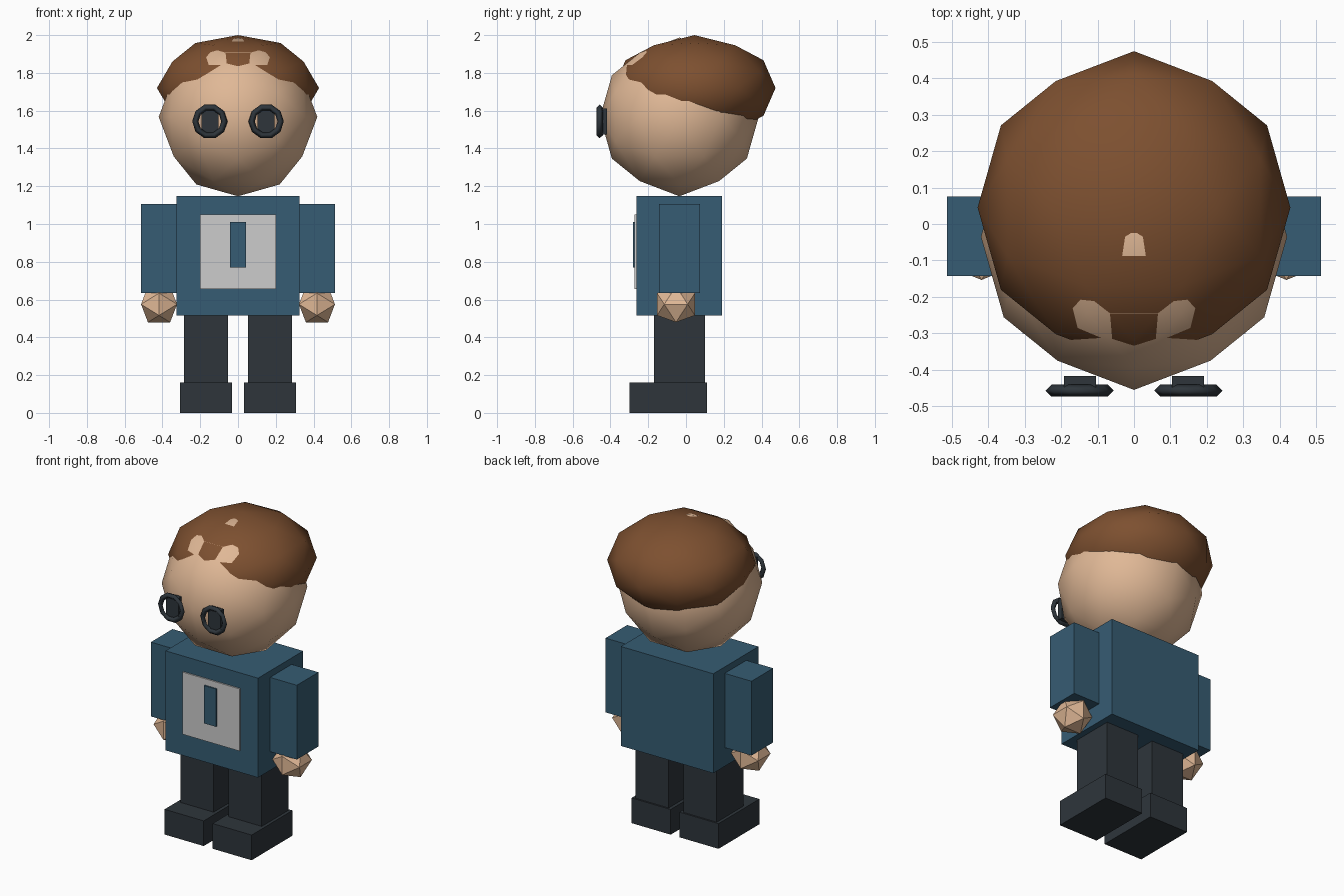
import bpy, bmesh, math
from mathutils import Matrix, Vector

if "Cube" in bpy.data.objects:
    bpy.data.objects.remove(bpy.data.objects["Cube"], do_unlink=True)


def material(name, rgb):
    """Flat material from display-space 0-255 values."""
    lin = [((c / 255 + 0.055) / 1.055) ** 2.4 for c in rgb]
    mat = bpy.data.materials.new(name)
    mat.use_nodes = True
    mat.diffuse_color = (*lin, 1)
    bsdf = mat.node_tree.nodes["Principled BSDF"]
    bsdf.inputs["Base Color"].default_value = (*lin, 1)
    bsdf.inputs["Roughness"].default_value = 0.8
    return mat


SKIN = material("skin", (224, 184, 150))
HAIR = material("brown_hair", (125, 80, 48))
BLUE = material("blue_cloth", (54, 92, 115))
DARK = material("charcoal", (46, 53, 59))
GREY = material("light_grey", (204, 204, 204))


def finish(name, bm, mat, smooth=False):
    mesh = bpy.data.meshes.new(name)
    bm.to_mesh(mesh)
    bm.free()
    mesh.materials.append(mat)
    for poly in mesh.polygons:
        poly.use_smooth = smooth
    obj = bpy.data.objects.new(name, mesh)
    bpy.context.collection.objects.link(obj)
    return obj


def box(name, x, y, z, mat):
    """Box from (min, max) ranges on each axis."""
    bm = bmesh.new()
    bmesh.ops.create_cube(bm, size=1)
    lo, hi = (Vector(p) for p in zip(x, y, z))
    bmesh.ops.scale(bm, vec=hi - lo, verts=bm.verts)
    bmesh.ops.translate(bm, vec=(lo + hi) / 2, verts=bm.verts)
    return finish(name, bm, mat)


def ball(name, centre, radii, level, mat, smooth):
    """Icosphere turned so that its two-fold axes follow x, y and z."""
    bm = bmesh.new()
    bmesh.ops.create_icosphere(bm, subdivisions=level, radius=1)
    turn = Matrix.Rotation(-math.atan(2 / (1 + math.sqrt(5))), 3, "Y")
    bmesh.ops.rotate(bm, cent=(0, 0, 0), matrix=turn, verts=bm.verts)
    bmesh.ops.scale(bm, vec=radii, verts=bm.verts)
    bmesh.ops.translate(bm, vec=centre, verts=bm.verts)
    return finish(name, bm, mat, smooth)


def ring(name, centre, major, minor, mat, sides=10, section=4):
    """Torus facing -y."""
    bm = bmesh.new()
    loops = []
    for i in range(sides):
        a = math.tau * i / sides
        loop = []
        for j in range(section):
            b = math.tau * j / section
            r = major + minor * math.cos(b)
            offset = Vector((r * math.cos(a), minor * math.sin(b), r * math.sin(a)))
            loop.append(bm.verts.new(Vector(centre) + offset))
        loops.append(loop)
    for i in range(sides):
        p, q = loops[i], loops[(i + 1) % sides]
        for j in range(section):
            k = (j + 1) % section
            bm.faces.new((p[j], p[k], q[k], q[j]))
    bmesh.ops.recalc_face_normals(bm, faces=bm.faces)
    return finish(name, bm, mat, True)


# Head and hair, overlapping so the hairline forms where they meet
ball("head", (0, -0.035, 1.567), (0.42, 0.42, 0.42), 2, SKIN, True)
ball("hair", (0, 0.045, 1.72), (0.429, 0.429, 0.28), 2, HAIR, True)

# Torso with chest panel
box("torso", (-0.325, 0.325), (-0.263, 0.19), (0.516, 1.148), BLUE)
box("chest_panel", (-0.2, 0.2), (-0.272, -0.263), (0.655, 1.05), GREY)
box("chest_bar", (-0.042, 0.042), (-0.281, -0.272), (0.77, 1.01), BLUE)

# Paired parts
for side, s in (("left", 1), ("right", -1)):
    def pair(name, x, y, z, mat):
        box(f"{side}_{name}", sorted(s * v for v in x), y, z, mat)

    pair("arm", (0.325, 0.513), (-0.142, 0.075), (0.635, 1.107), BLUE)
    pair("leg", (0.052, 0.286), (-0.17, 0.1), (0.16, 0.516), DARK)
    pair("foot", (0.031, 0.306), (-0.3, 0.11), (0, 0.16), DARK)
    pair("eye", (0.104, 0.192), (-0.45, -0.417), (1.474, 1.611), DARK)
    ring(f"{side}_eye_ring", (s * 0.149, -0.457, 1.543), 0.077, 0.0165, DARK)
    ball(f"{side}_hand", (s * 0.418, -0.053, 0.575), (0.112, 0.118, 0.112), 1, SKIN, False)
